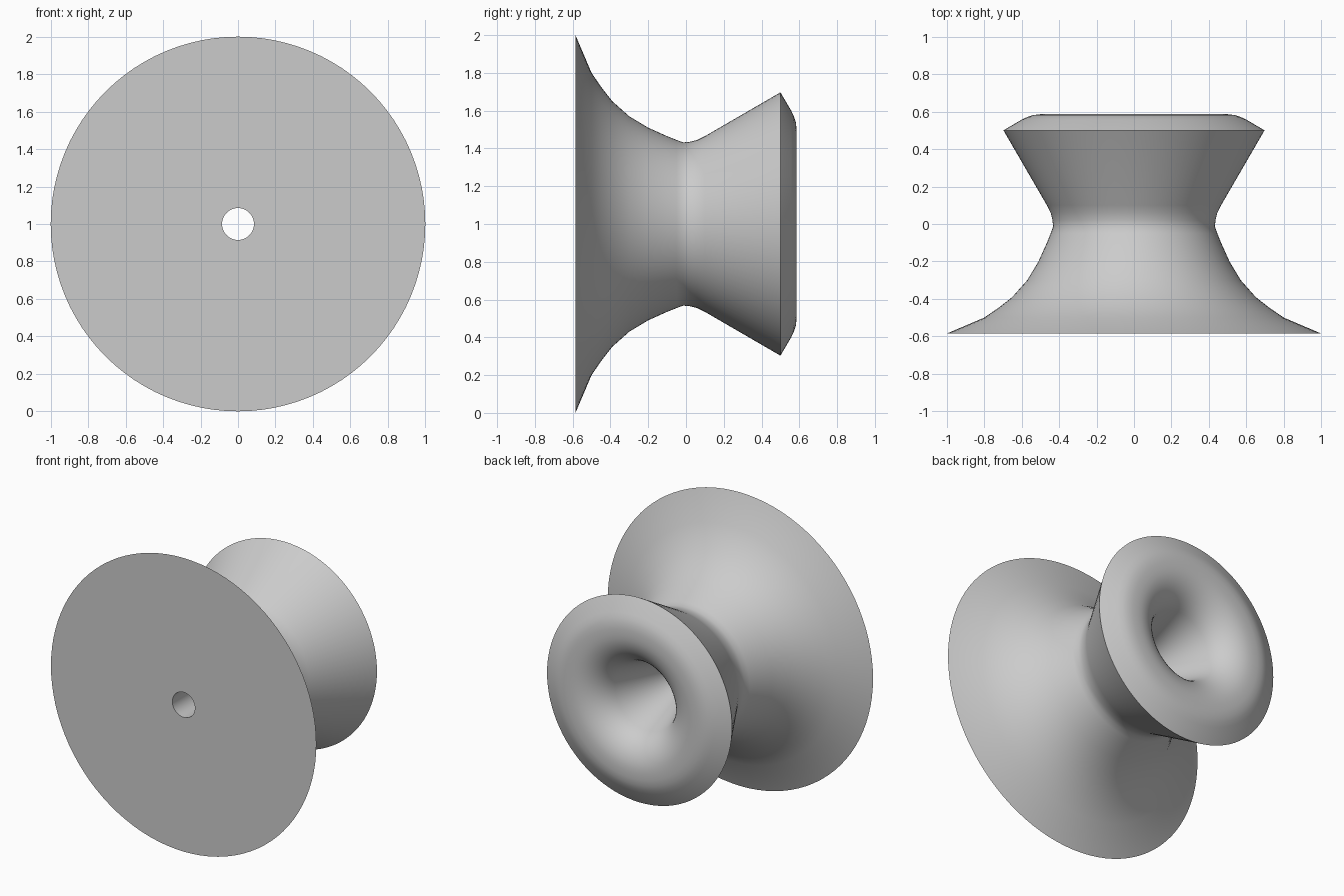
import bpy
import bmesh
import math
from mathutils import Matrix, Vector

if "Cube" in bpy.data.objects:
    bpy.data.objects.remove(bpy.data.objects["Cube"])

# Single plain grey
grey = bpy.data.materials.new("light_grey")
grey.use_nodes = True
color = (0.6, 0.6, 0.6, 1)
grey.diffuse_color = color
grey.node_tree.nodes["Principled BSDF"].inputs["Base Color"].default_value = color

# Profile as (radius, y): flange face, flared flange, waist, cone, back rim
bore = 0.085
profile = [
    (bore, -0.585), (1.0, -0.585), (0.8, -0.5), (0.72, -0.445), (0.65, -0.39),
    (0.57, -0.3), (0.51, -0.2), (0.465, -0.1), (0.445, -0.05), (0.432, -0.015),
    (0.435, 0.02), (0.445, 0.06), (0.465, 0.1), (0.697, 0.5),
    (0.6, 0.557), (0.57, 0.571), (0.54, 0.581), (0.5, 0.586),
]
# Rounded mouth, then the funnel narrowing into the bore
for i in range(11):
    a = math.radians(7 * i)
    profile.append((0.46 - 0.24 * math.sin(a), 0.346 + 0.24 * math.cos(a)))
profile.append((bore, 0.0))

# Revolve the closed profile around the y axis
bm = bmesh.new()
verts = [bm.verts.new((r, y, 0)) for r, y in profile]
edges = [bm.edges.new((a, b)) for a, b in zip(verts, verts[1:] + verts[:1])]
bmesh.ops.spin(bm, geom=verts + edges, cent=(0, 0, 0), axis=(0, 1, 0),
               angle=math.tau, steps=96, use_merge=False)
bmesh.ops.remove_doubles(bm, verts=bm.verts, dist=0.0005)
bmesh.ops.transform(bm, matrix=Matrix.Translation(Vector((0, 0, 1))), verts=bm.verts)
bmesh.ops.recalc_face_normals(bm, faces=bm.faces)
mesh = bpy.data.meshes.new("flanged_spool")
bm.to_mesh(mesh)
bm.free()
mesh.materials.append(grey)

spool = bpy.data.objects.new("flanged_spool", mesh)
bpy.context.collection.objects.link(spool)
bpy.ops.object.select_all(action="DESELECT")
spool.select_set(True)
bpy.context.view_layer.objects.active = spool
bpy.ops.object.shade_smooth_by_angle(angle=math.radians(30))
